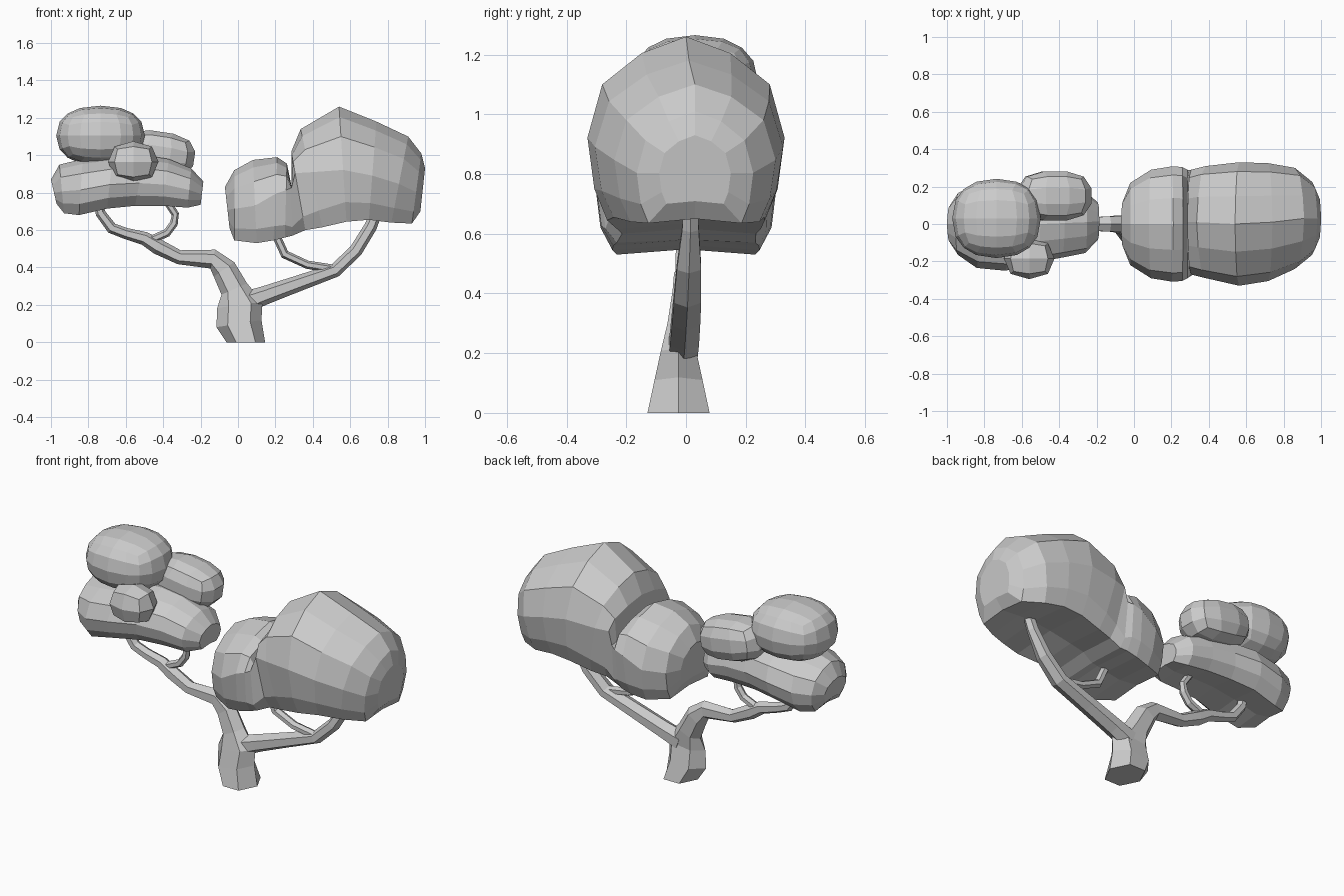
import bpy
import bmesh
import math
from mathutils import Vector, Matrix

default_cube = bpy.data.objects.get("Cube")
if default_cube:
    bpy.data.objects.remove(default_cube, do_unlink=True)

# Single plain grey for the whole tree
grey = bpy.data.materials.new("plain_grey")
grey.use_nodes = True
colour = (0.6, 0.6, 0.6, 1.0)
grey.diffuse_color = colour
grey.node_tree.nodes["Principled BSDF"].inputs["Base Color"].default_value = colour


def make_object(name, bm):
    """Turn a bmesh into a flat shaded, named object."""
    bmesh.ops.recalc_face_normals(bm, faces=bm.faces)
    mesh = bpy.data.meshes.new(name)
    bm.to_mesh(mesh)
    bm.free()
    mesh.materials.append(grey)
    obj = bpy.data.objects.new(name, mesh)
    bpy.context.collection.objects.link(obj)
    return obj


def loft(name, rings):
    """Skin a list of equal-length point rings and cap both ends."""
    bm = bmesh.new()
    loops = [[bm.verts.new(point) for point in ring] for ring in rings]
    count = len(loops[0])
    for lower, upper in zip(loops, loops[1:]):
        for i in range(count):
            j = (i + 1) % count
            bm.faces.new((lower[i], lower[j], upper[j], upper[i]))
    bm.faces.new(loops[0])
    bm.faces.new(loops[-1])
    return make_object(name, bm)


def branch(name, path, sides=6):
    """Tapered tube; each stop is x, y, z, in-plane radius, depth radius."""
    centres = [Vector(stop[:3]) for stop in path]
    depth = Vector((0, 1, 0))
    rings = []
    for i, stop in enumerate(path):
        before = centres[max(i - 1, 0)]
        after = centres[min(i + 1, len(path) - 1)]
        along = (after - before).normalized()
        if centres[i].z == 0:  # level foot on the ground
            along = Vector((0, 0, 1))
        across = Vector((along.z, 0, -along.x)).normalized()
        ring = []
        for k in range(sides):
            angle = math.tau * k / sides
            ring.append(centres[i] + across * math.cos(angle) * stop[3]
                        + depth * math.sin(angle) * stop[4])
        rings.append(ring)
    return loft(name, rings)


# Half outlines of the leaf masses: width fraction, height fraction
shoulders = [(1, .45), (.85, .74), (.45, .91), (0, 1)]
deep_half = [(0, .04), (.8, 0), (.93, .17)] + shoulders
shallow_half = [(0, .05), (.68, 0), (.92, .2)] + shoulders


def canopy(name, half, sections, flatten=None):
    """Leaf mass; each section is bottom x, bottom z, top x, top z, half width,
    middle y. flatten gives, per section, how far its shoulders rise."""
    flatten = flatten or {}
    outline = half + [(-w, h) for w, h in reversed(half[1:-1])]
    rings = []
    for i, (bottom_x, bottom_z, top_x, top_z, width, y) in enumerate(sections):
        low = Vector((bottom_x, y, bottom_z))
        high = Vector((top_x, y, top_z))
        lift = flatten.get(i, 0)
        ring = []
        for w, h in outline:
            if h > .4:
                h += (1 - h) * lift
            ring.append(low.lerp(high, h) + Vector((0, w * width, 0)))
        rings.append(ring)
    return loft(name, rings)


def leaf_ball(name, centre, radii, cuts, power, tilt=0.0):
    """Faceted ball from a subdivided cube; a higher power is boxier."""
    bm = bmesh.new()
    bmesh.ops.create_cube(bm, size=2)
    bmesh.ops.subdivide_edges(bm, edges=bm.edges[:], cuts=cuts, use_grid_fill=True)
    for vert in bm.verts:
        vert.co /= sum(abs(c) ** power for c in vert.co) ** (1 / power)
    shape = (Matrix.Translation(centre) @ Matrix.Rotation(tilt, 4, "Y")
             @ Matrix.Diagonal((*radii, 1)))
    bmesh.ops.transform(bm, matrix=shape, verts=bm.verts)
    return make_object(name, bm)


# Trunk running on into the left branch
branch("trunk_and_left_branch", [
    (.042, -.025, 0, .103, .12),
    (.005, -.025, .1, .122, .093),
    (.01, -.025, .2, .122, .068),
    (-.02, -.01, .285, .075, .06),
    (-.075, 0, .39, .067, .052),
    (-.135, 0, .445, .052, .046),
    (-.315, 0, .455, .038, .04),
    (-.43, 0, .512, .042, .04),
    (-.5, 0, .555, .036, .037),
    (-.6, 0, .582, .03, .034),
    (-.675, 0, .61, .03, .032),
    (-.735, 0, .69, .027, .03),
    (-.75, 0, .76, .025, .028)])

# Right branch and the two thin twigs
branch("right_branch", [
    (.03, -.01, .21, .06, .056),
    (.14, -.005, .25, .05, .056),
    (.32, 0, .314, .043, .055),
    (.52, .005, .385, .037, .053),
    (.63, .01, .49, .036, .047),
    (.71, .015, .62, .034, .032),
    (.75, .015, .72, .03, .028)])
branch("right_twig", [
    (.52, 0, .39, .024, .028),
    (.37, 0, .415, .022, .027),
    (.25, 0, .47, .024, .027),
    (.2, 0, .58, .022, .025)])
branch("left_twig", [
    (-.46, 0, .55, .022, .026),
    (-.38, 0, .585, .022, .025),
    (-.343, 0, .635, .022, .025),
    (-.335, 0, .685, .02, .023),
    (-.385, 0, .76, .02, .023)])

# Large two-lobed leaf mass on the right branch, creased between the lobes
canopy("large_canopy", deep_half, [
    (-.045, .61, -.07, .83, .13, 0),
    (-.02, .545, -.02, .92, .22, 0),
    (.1, .53, .08, .975, .29, 0),
    (.19, .545, .21, .99, .308, 0),
    (.25, .56, .262, .955, .305, 0),
    (.29, .57, .285, .84, .29, 0),
    (.36, .6, .285, 1.02, .28, .01),
    (.45, .615, .335, 1.14, .3, .01),
    (.58, .645, .54, 1.26, .33, 0),
    (.7, .655, .74, 1.18, .315, .01),
    (.82, .64, .91, 1.1, .27, .03),
    (.93, .635, .98, 1.01, .195, .03),
    (.975, .7, 1, .93, .12, .03)], flatten={3: .2, 4: .35, 5: .9, 6: .5, 7: .2})

# Low leaf mass on the left branch
canopy("small_canopy", shallow_half, [
    (-.97, .74, -1, .87, .1, 0),
    (-.93, .69, -.955, .95, .165, 0),
    (-.85, .68, -.83, .98, .225, -.01),
    (-.7, .715, -.67, 1, .24, -.01),
    (-.55, .73, -.5, 1, .205, 0),
    (-.4, .73, -.37, .98, .185, .005),
    (-.27, .72, -.25, .93, .165, .01),
    (-.2, .735, -.185, .86, .1, .015)])

# Leaf balls resting on the left leaf mass
leaf_ball("upper_leaf_ball", (-.735, .03, 1.105), (.237, .212, .16), 3, 2.3)
leaf_ball("front_leaf_ball", (-.56, -.185, .965), (.135, .11, .11), 1, 2.3)
leaf_ball("back_leaf_ball", (-.425, .15, 1.01), (.2, .135, .12), 2, 2.7, tilt=.15)
